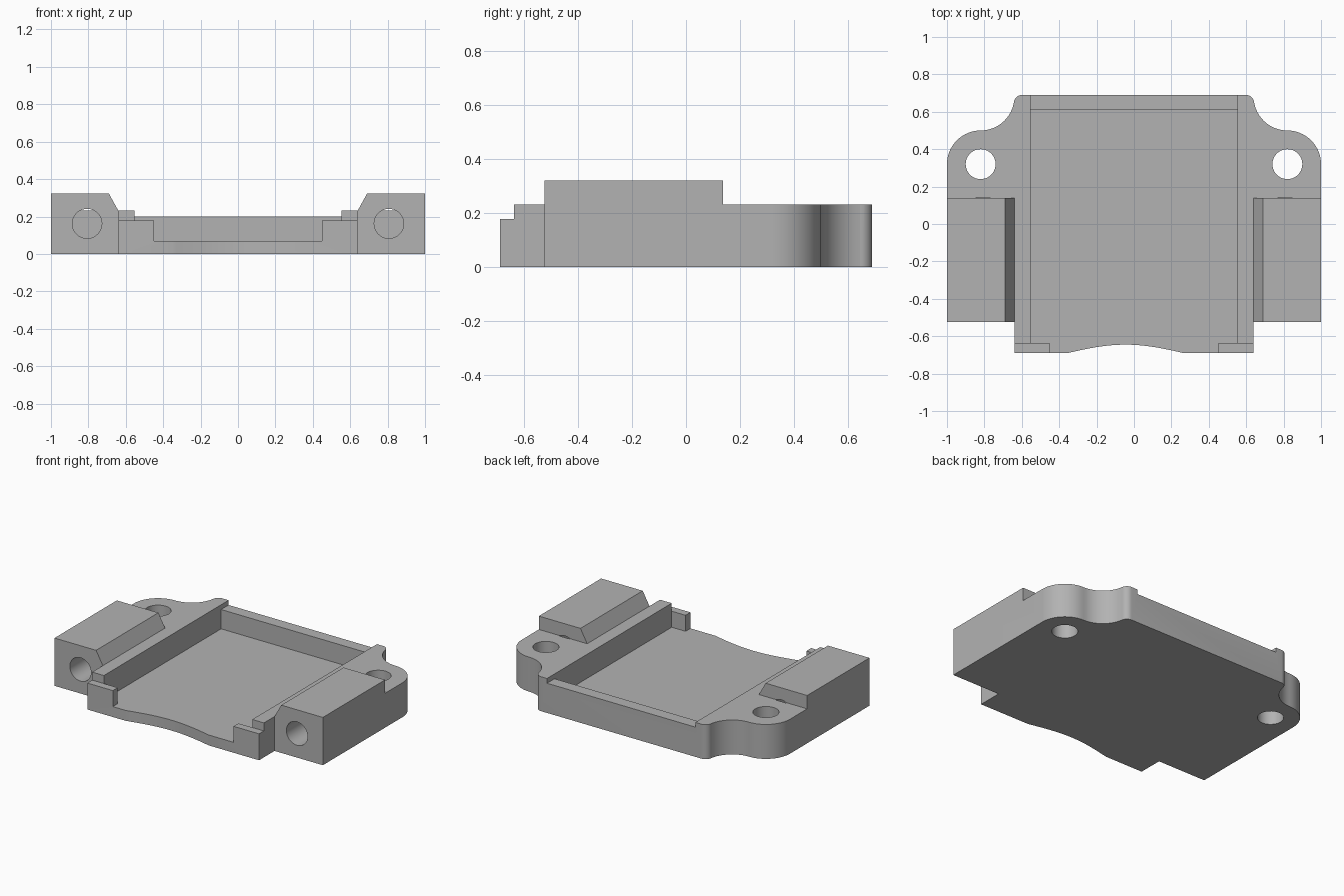
import bpy
import bmesh
from math import sin, cos, radians, pi
from mathutils import Vector

if "Cube" in bpy.data.objects:
    bpy.data.objects.remove(bpy.data.objects["Cube"], do_unlink=True)

# Single flat grey
grey = bpy.data.materials.new("plain_grey")
grey.use_nodes = True
color = (0.448, 0.448, 0.448, 1)
grey.diffuse_color = color
grey.node_tree.nodes["Principled BSDF"].inputs["Base Color"].default_value = color


def arc(cx, cy, r, start, end, steps=16):
    angles = [radians(start + (end - start) * i / steps) for i in range(steps + 1)]
    return [(cx + r * cos(a), cy + r * sin(a)) for a in angles]


def prism(name, points, low, high, axis="z"):
    """Extrude a flat profile along z (x, y points) or along y (x, z points)."""
    bm = bmesh.new()
    if axis == "z":
        verts = [bm.verts.new((a, b, low)) for a, b in points]
        move = Vector((0, 0, high - low))
    else:
        verts = [bm.verts.new((a, low, b)) for a, b in points]
        move = Vector((0, high - low, 0))
    face = bm.faces.new(verts)
    grown = bmesh.ops.extrude_face_region(bm, geom=[face])["geom"]
    bmesh.ops.translate(bm, vec=move, verts=[g for g in grown if isinstance(g, bmesh.types.BMVert)])
    bmesh.ops.recalc_face_normals(bm, faces=bm.faces)
    mesh = bpy.data.meshes.new(name)
    bm.to_mesh(mesh)
    bm.free()
    mesh.materials.append(grey)
    obj = bpy.data.objects.new(name, mesh)
    bpy.context.collection.objects.link(obj)
    return obj


def rect(x0, x1, y0, y1):
    return [(x0, y0), (x1, y0), (x1, y1), (x0, y1)]


def circle(cx, cy, r):
    return arc(cx, cy, r, 0, 360, 40)[:-1]


# Heights
FLOOR, TAB, BACK, RIM, TOP = 0.07, 0.178, 0.2, 0.232, 0.322

# Outline of the right half: step, rounded ear, hollow neck, rounded corner
half = [(0.64, -0.69), (0.64, -0.525), (1, -0.525)]
half += arc(0.82, 0.32, 0.18, 0, 90)
half += arc(0.82, 0.68, 0.18, 270, 191)[1:]
half += arc(0.598, 0.645, 0.045, 0, 90, 8)
outline = half + [(-x, y) for x, y in reversed(half)]

# Shallow curved notch in the front lip
for i in range(25):
    t = i / 24
    outline.append((-0.355 + 0.62 * t, -0.69 + 0.045 * sin(pi * t)))
body = prism("tray_body", outline, 0, TOP)

# Everything that is carved from the solid
cutters = [
    # trough between the raised blocks, with sloping sides
    prism("trough", [(-0.64, RIM), (0.64, RIM), (0.69, TOP), (0.69, 0.5),
                     (-0.69, 0.5), (-0.69, TOP)], -1, 1, "y"),
    prism("ear_level", rect(-1.2, 1.2, 0.138, 1), RIM, 0.6),
    prism("back_wall_level", rect(-0.553, 0.553, 0.5, 1), BACK, 0.6),
    prism("cavity", rect(-0.553, 0.553, -0.638, 0.61), FLOOR, 0.6),
    prism("front_opening", rect(-0.45, 0.45, -1, -0.6), FLOOR, 0.6),
    prism("tab_level", rect(-0.8, 0.8, -1, -0.638), TAB, 0.6),
]
for side in (-1, 1):
    cutters.append(prism("ear_hole", circle(side * 0.82, 0.32, 0.08), -0.2, 0.6))
    cutters.append(prism("block_bore", circle(side * 0.807, 0.162, 0.079), -0.8, 0.143, "y"))

bpy.ops.object.select_all(action="DESELECT")
body.select_set(True)
bpy.context.view_layer.objects.active = body
for cutter in cutters:
    cutter.hide_render = True
    cut = body.modifiers.new(cutter.name, "BOOLEAN")
    cut.operation = "DIFFERENCE"
    cut.solver = "EXACT"
    cut.object = cutter
    bpy.ops.object.modifier_apply(modifier=cut.name)
    bpy.data.objects.remove(cutter, do_unlink=True)

# Smooth curved walls, sharp edges elsewhere
bpy.ops.object.shade_smooth_by_angle(angle=radians(25))
